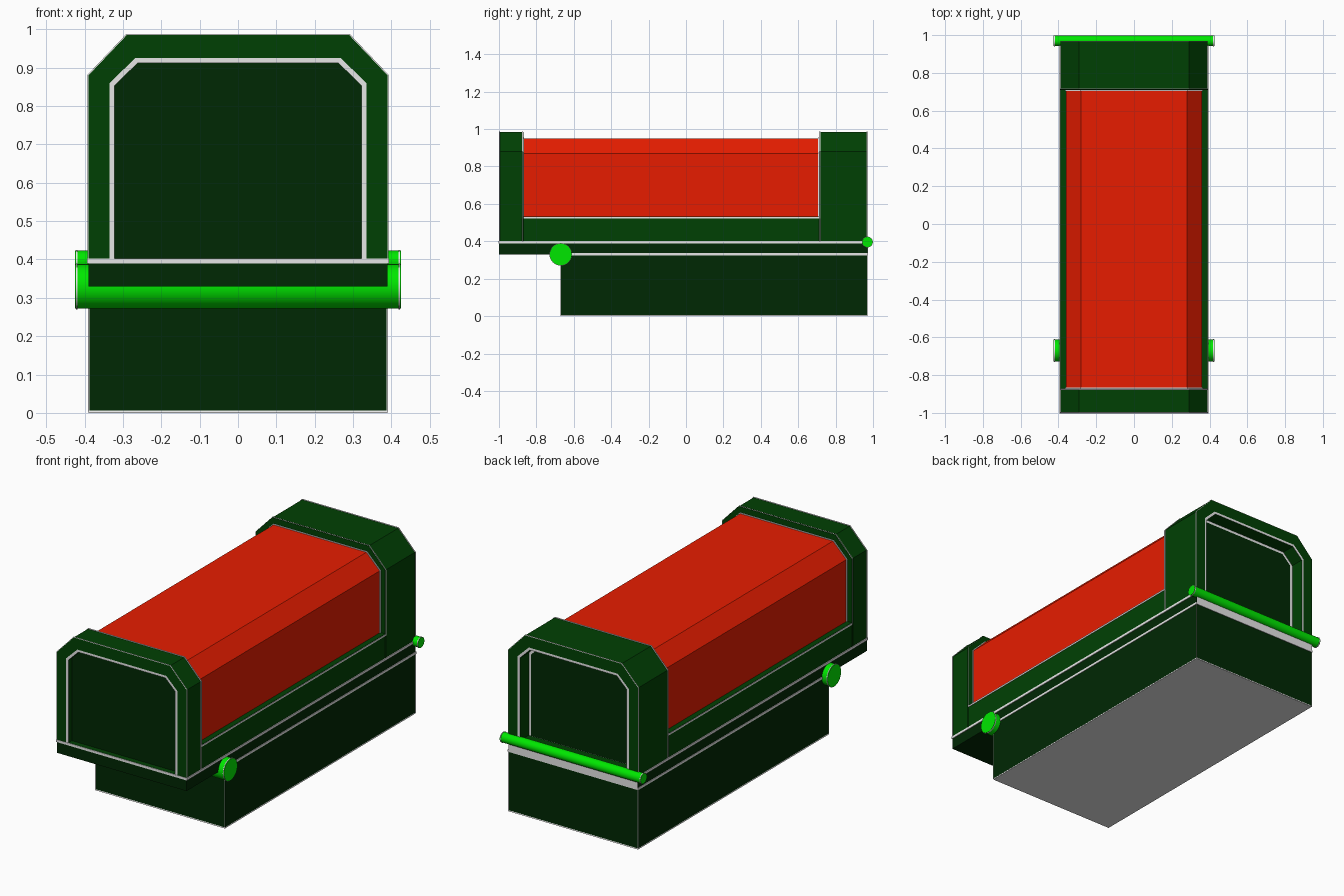
import bpy, bmesh, math

if "Cube" in bpy.data.objects:
    bpy.data.objects.remove(bpy.data.objects["Cube"], do_unlink=True)


def material(name, rgb):
    mat = bpy.data.materials.new(name)
    mat.use_nodes = True
    mat.diffuse_color = (*rgb, 1)
    mat.node_tree.nodes["Principled BSDF"].inputs["Base Color"].default_value = (*rgb, 1)
    return mat


GREEN = material("forest green", (0, 0.051, 0.001))
DARK = material("dark green", (0, 0.021, 0.001))
RED = material("red", (0.8, 0.012, 0))
BRIGHT = material("bright green", (0, 0.8, 0))
GREY = material("light grey", (0.8, 0.8, 0.8))


def arch(half, low, shoulder, top_half, top):
    """Chamfered arch outline, mirrored about the centre line."""
    side = [(half, low), (half, shoulder), (top_half, top)]
    return side + [(-x, z) for x, z in reversed(side)]


def loft(name, sections, mats):
    """Join outlines placed along y; mats has one material per band, then the last lid."""
    bm = bmesh.new()
    rings = [[bm.verts.new((x, y, z)) for x, z in prof] for prof, y in sections]
    palette = list(dict.fromkeys(mats))
    bm.faces.new(rings[0]).material_index = palette.index(mats[0])
    for a, b, mat in zip(rings, rings[1:], mats):
        for i in range(len(a)):
            j = (i + 1) % len(a)
            face = bm.faces.new((a[i], a[j], b[j], b[i]))
            face.material_index = palette.index(mat)
    bm.faces.new(rings[-1]).material_index = palette.index(mats[-1])
    bmesh.ops.recalc_face_normals(bm, faces=bm.faces)
    mesh = bpy.data.meshes.new(name)
    bm.to_mesh(mesh)
    bm.free()
    for mat in palette:
        mesh.materials.append(mat)
    obj = bpy.data.objects.new(name, mesh)
    bpy.context.collection.objects.link(obj)
    return obj


def box(name, half, y0, y1, z0, z1, mat):
    prof = [(half, z0), (half, z1), (-half, z1), (-half, z0)]
    return loft(name, [(prof, y0), (prof, y1)], [mat, mat])


def cylinder(name, x, y, z, radius, length, mat):
    bpy.ops.mesh.primitive_cylinder_add(vertices=32, radius=radius, depth=length,
                                        location=(x, y, z), rotation=(0, math.pi / 2, 0))
    obj = bpy.context.object
    obj.name = name
    obj.data.materials.append(mat)
    bpy.ops.object.shade_smooth_by_angle()


def roller(name, y, z, radius):
    """Bright bar with a thin pale rim at each end."""
    cylinder(name, 0, y, z, radius, 0.85, BRIGHT)
    for side, x in (("left", 0.421), ("right", -0.421)):
        cylinder(f"{name}_{side}_rim", x, y, z, radius + 0.002, 0.004, GREY)


# Lower box with pale underside and thin pale edges
box("underside", 0.39, -0.67, 0.97, 0, 0.004, GREY)
box("lower_box", 0.39, -0.67, 0.97, 0.004, 0.33, DARK)
edges = box("lower_box_edges", 0.389, -0.669, 0.969, 0.005, 0.33, GREY)
wire = edges.modifiers.new("edges", "WIREFRAME")
wire.thickness = 0.008
wire.offset = 0
box("lower_trim", 0.393, -0.66, 0.973, 0.325, 0.337, GREY)

# Overhanging base with a pale band across the back
box("base", 0.39, -1, 0.97, 0.33, 0.4, DARK)
box("base_trim", 0.394, -1.002, 0.973, 0.389, 0.402, GREY)
box("base_back_band", 0.389, 0.968, 0.973, 0.337, 0.389, GREY)

# Body rail and the red chamfered cover
box("body", 0.39, -0.95, 0.88, 0.4, 0.533, GREEN)
box("cover_trim", 0.392, -0.87, 0.71, 0.522, 0.531, GREY)
cover = arch(0.36, 0.53, 0.87, 0.28, 0.95)
loft("cover", [(cover, -0.88), (cover, 0.72)], [RED, RED])

# End frames with a trimmed opening and a recessed panel
outer = arch(0.39, 0.4, 0.88, 0.29, 0.985)
rim = arch(0.393, 0.4, 0.881, 0.291, 0.988)
opening = arch(0.335, 0.402, 0.86, 0.268, 0.925)
inner = arch(0.322, 0.403, 0.853, 0.262, 0.912)
edge = arch(0.392, 0.522, 0.881, 0.291, 0.987)
collar = arch(0.364, 0.53, 0.872, 0.282, 0.954)
for label, near, far, depth, out in (("front", -0.87, -1, 0.03, -1),
                                     ("back", 0.71, 0.97, -0.08, 1)):
    loft(label + "_frame",
         [(outer, near), (rim, near + out * 0.004), (outer, near + out * 0.008),
          (outer, far - out * 0.005), (rim, far - out * 0.004), (rim, far - out * 0.001),
          (outer, far), (opening, far), (inner, far), (inner, far + depth)],
         [GREEN, GREY, GREEN, GREY, GREY, GREY, GREEN, GREY, GREEN, DARK])
    loft(label + "_frame_trim",
         [(edge, near + out * 0.001), (edge, near + out * 0.008)], [GREY, GREY])
    loft(label + "_cover_collar",
         [(collar, near - out * 0.005), (collar, near + out * 0.005)], [GREY, GREY])

# Inner border line of the deep back recess, open along the sill
border = arch(0.308, 0.404, 0.847, 0.256, 0.898)
loft("back_panel_border", [(inner, 0.888), (inner, 0.893), (border, 0.893)],
     [GREY, GREY, DARK])

# Cross rollers
roller("front_roller", -0.67, 0.33, 0.058)
roller("back_rod", 0.97, 0.396, 0.027)
